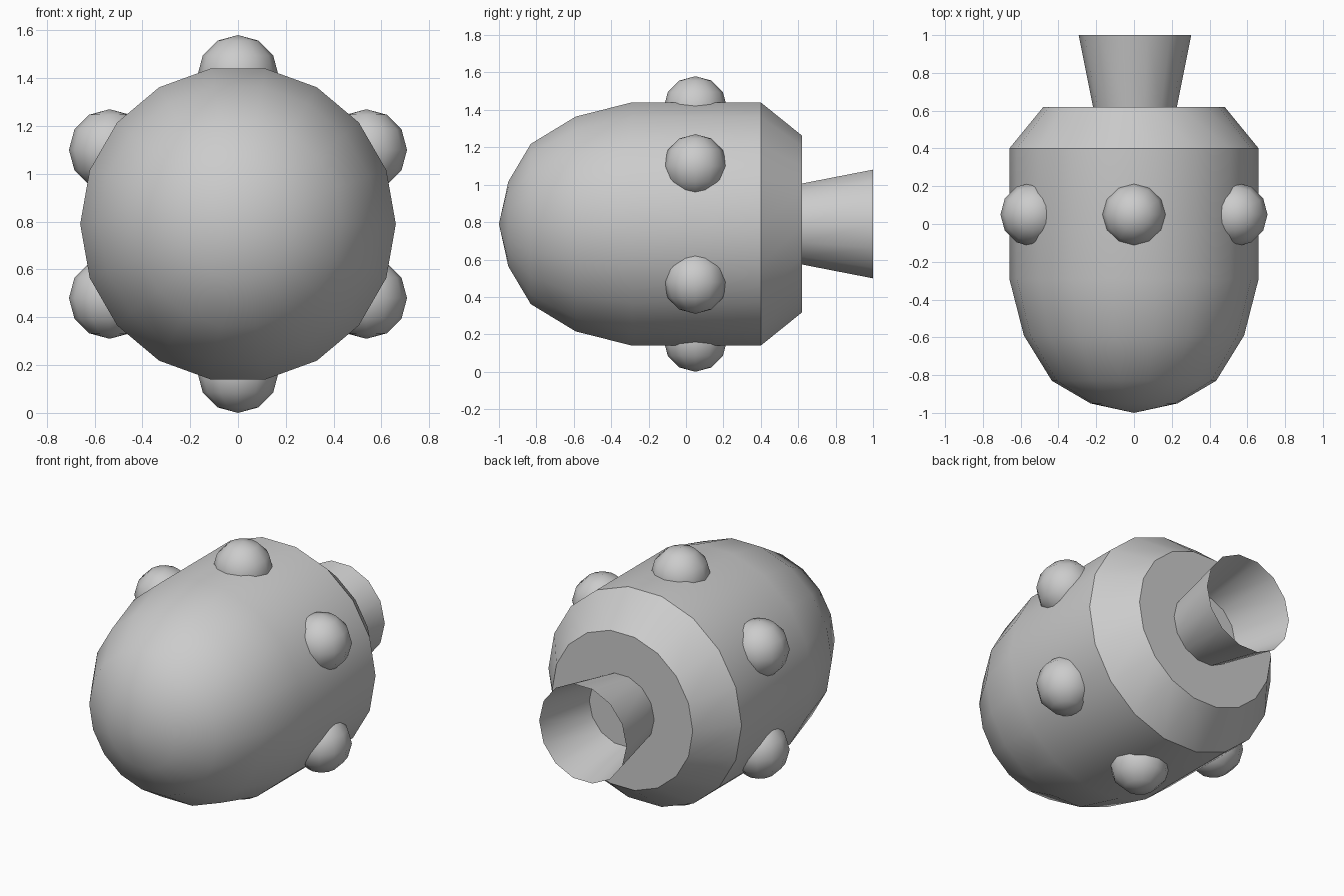
import bpy, bmesh, math
from mathutils import Vector

if "Cube" in bpy.data.objects:
    bpy.data.objects.remove(bpy.data.objects["Cube"])

CZ = 0.79  # height of the long axis


def finish(bm, name):
    bmesh.ops.recalc_face_normals(bm, faces=bm.faces)
    me = bpy.data.meshes.new(name)
    bm.to_mesh(me)
    bm.free()
    ob = bpy.data.objects.new(name, me)
    bpy.context.collection.objects.link(ob)
    bpy.ops.object.select_all(action='DESELECT')
    ob.select_set(True)
    bpy.context.view_layer.objects.active = ob
    bpy.ops.object.shade_smooth_by_angle(angle=math.radians(36))
    return ob


def lathe(name, profile, sides, cap_end=False, cx=0.0):
    """Turn (y, radius) points around the long axis; radius 0 makes a pole."""
    bm = bmesh.new()
    rings = []
    for y, r in profile:
        if r == 0:
            rings.append([bm.verts.new((cx, y, CZ))] * sides)
        else:
            rings.append([bm.verts.new((cx + r * math.cos(2 * math.pi * i / sides), y,
                                        CZ + r * math.sin(2 * math.pi * i / sides)))
                          for i in range(sides)])
    for a, b in zip(rings, rings[1:]):
        for i in range(sides):
            j = (i + 1) % sides
            bm.faces.new(list(dict.fromkeys((a[i], a[j], b[j], b[i]))))
    if cap_end:
        bm.faces.new(rings[-1])
    return finish(bm, name)


# Rounded hull with a bevelled, flat back
lathe("hull", [(-1.0, 0), (-0.95, 0.23), (-0.83, 0.435), (-0.59, 0.583),
               (-0.29, 0.66), (0.4, 0.66), (0.62, 0.48)], 18, cap_end=True)

# Open flared nozzle at the back
lathe("nozzle", [(0.62, 0.222), (1.0, 0.298)], 14, cx=0.005)

# Six round studs around the hull
for k in range(6):
    a = math.radians(30 + 60 * k)
    bm = bmesh.new()
    bmesh.ops.create_uvsphere(bm, u_segments=12, v_segments=6, radius=0.17)
    bmesh.ops.translate(bm, verts=bm.verts,
                        vec=Vector((0.62 * math.cos(a), 0.05, CZ + 0.62 * math.sin(a))))
    finish(bm, f"stud_{k + 1}")
